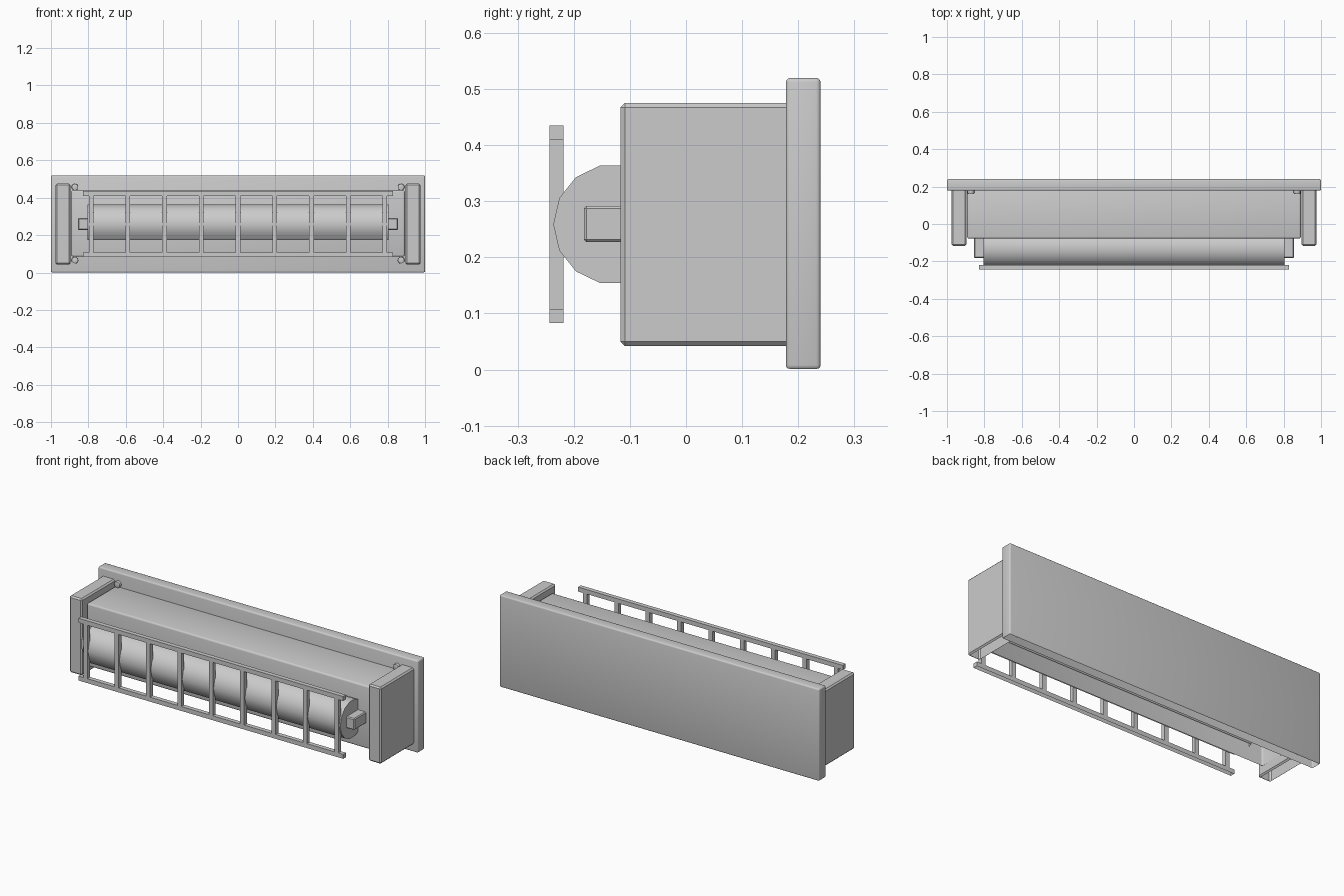
import bpy, bmesh, math
from mathutils import Matrix

if "Cube" in bpy.data.objects:
    bpy.data.objects.remove(bpy.data.objects["Cube"])


def finish(name, bm, bevel=0.0, segments=1, smooth=False):
    if bevel:
        edges = [e for e in bm.edges if e.calc_face_angle(0) > 0.8]
        bmesh.ops.bevel(bm, geom=edges, offset=bevel, offset_type="OFFSET",
                        segments=segments, profile=0.5, affect="EDGES")
    # The undersides are left open on every part
    bm.normal_update()
    down = [f for f in bm.faces if f.normal.z < -0.8]
    bmesh.ops.delete(bm, geom=down, context="FACES")
    mesh = bpy.data.meshes.new(name)
    bm.to_mesh(mesh)
    bm.free()
    ob = bpy.data.objects.new(name, mesh)
    bpy.context.collection.objects.link(ob)
    if smooth:
        bpy.ops.object.select_all(action="DESELECT")
        ob.select_set(True)
        bpy.context.view_layer.objects.active = ob
        bpy.ops.object.shade_smooth_by_angle(angle=math.radians(35))
    return ob


def box(name, x, y, z, bevel=0.0, segments=1, smooth=False):
    bm = bmesh.new()
    bmesh.ops.create_cube(bm, size=1)
    for v in bm.verts:
        for i, (lo, hi) in enumerate((x, y, z)):
            v.co[i] = lo + (v.co[i] + 0.5) * (hi - lo)
    return finish(name, bm, bevel, segments, smooth)


def rod(name, center, radius, length, sides, axis, bevel=0.0):
    turn = Matrix.Rotation(math.pi / 2, 4, "Y" if axis == "X" else "X")
    bm = bmesh.new()
    bmesh.ops.create_cone(bm, cap_ends=True, segments=sides, radius1=radius,
                          radius2=radius, depth=length,
                          matrix=Matrix.Translation(center) @ turn)
    return finish(name, bm, bevel, 2, True)


# Wall plate and the housing in front of it
box("back_plate", (-1, 1), (0.178, 0.24), (0, 0.52), 0.008, 3, True)
box("reflector_housing", (-0.892, 0.892), (-0.078, 0.185), (0.085, 0.44), 0.01, 3, True)

# Heating tube
rod("heating_tube", (0, -0.129, 0.259), 0.1075, 1.61, 14, "X")

# End caps, tube holders and screws on both sides
for side, s in (("left", -1), ("right", 1)):
    def span(a, b):
        return tuple(sorted((s * a, s * b)))
    box(side + "_end_cap", span(0.895, 0.975), (-0.117, 0.19), (0.042, 0.475), 0.008)
    box(side + "_tube_holder", span(0.79, 0.855), (-0.182, -0.07), (0.227, 0.292), 0.005)
    for level, z in (("lower", 0.066), ("upper", 0.457)):
        rod(f"{side}_{level}_screw", (s * 0.872, 0.175, z), 0.018, 0.026, 16, "Y", 0.004)

# Protective grille: two rails and nine upright bars
depth = (-0.243, -0.218)
box("grille_bottom_rail", (-0.828, 0.828), depth, (0.083, 0.108))
box("grille_top_rail", (-0.828, 0.828), depth, (0.41, 0.435))
for i in range(9):
    x = -0.785 + i * 1.57 / 8
    box(f"grille_bar_{i + 1}", (x - 0.0125, x + 0.0125), depth, (0.1, 0.418))
